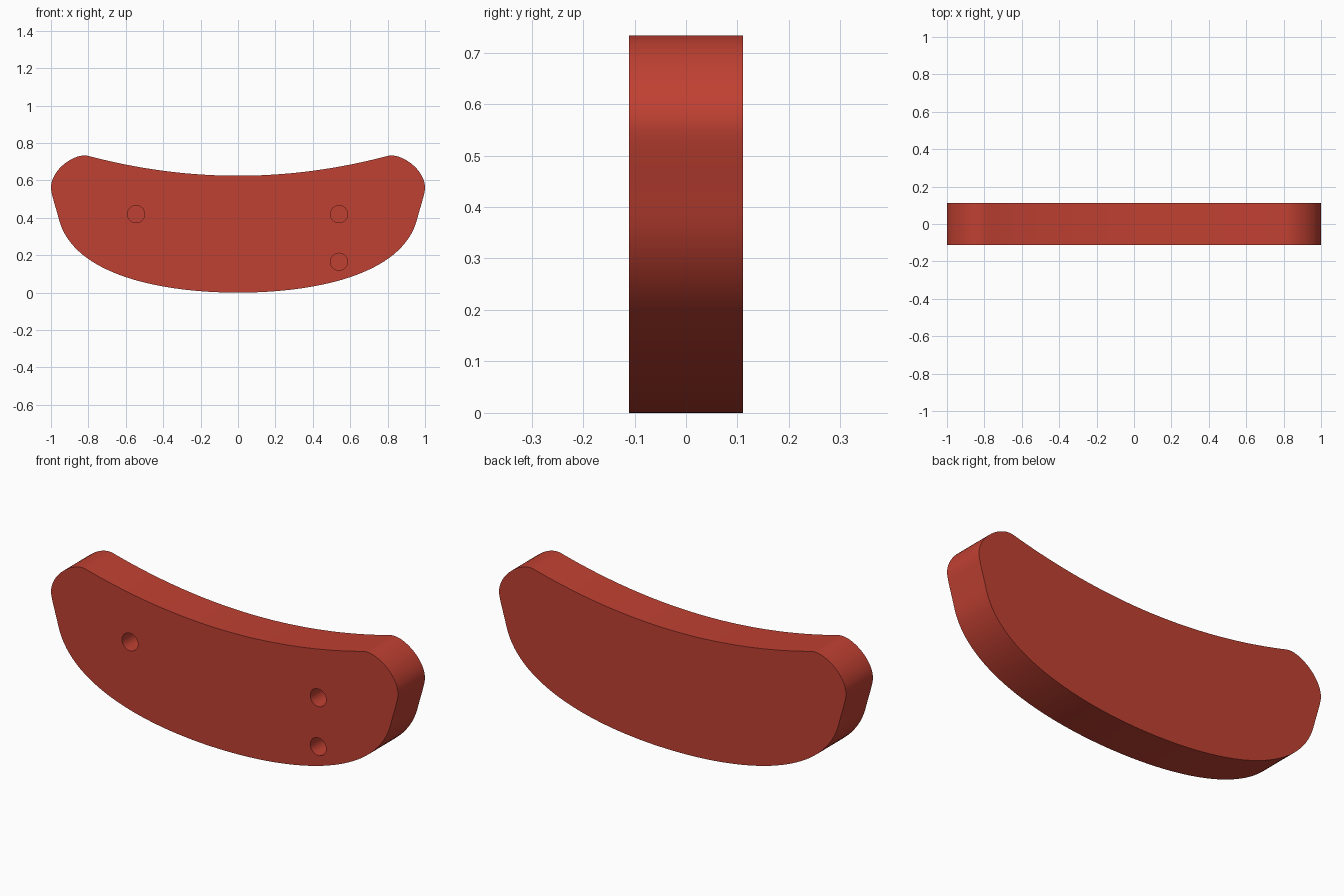
import bpy, bmesh
from mathutils import Vector, Matrix
from mathutils.geometry import interpolate_bezier
import math

if "Cube" in bpy.data.objects:
    bpy.data.objects.remove(bpy.data.objects["Cube"])

HALF_DEPTH = 0.111
HOLE_DEPTH = 0.15
HOLE_RADIUS = 0.046

red = bpy.data.materials.new("brick red")
red.diffuse_color = (0.53, 0.052, 0.032, 1)
red.use_nodes = True
red.node_tree.nodes["Principled BSDF"].inputs["Base Color"].default_value = red.diffuse_color


def make_object(name, bm):
    bmesh.ops.recalc_face_normals(bm, faces=bm.faces)
    mesh = bpy.data.meshes.new(name)
    bm.to_mesh(mesh)
    bm.free()
    mesh.materials.append(red)
    obj = bpy.data.objects.new(name, mesh)
    bpy.context.collection.objects.link(obj)
    return obj


# Right half of the outline, from top centre to bottom centre (x, z)
segments = [
    ((0, 0.625), (0.27, 0.625), (0.54, 0.662), (0.80, 0.731), 20),   # sagging top
    ((0.80, 0.731), (0.87, 0.75), (1.0, 0.66), (1.0, 0.56), 16),     # rounded corner
    ((1.0, 0.56), (1.0, 0.53), (0.972, 0.45), (0.957, 0.39), 8),     # sloping end
    ((0.957, 0.39), (0.877, 0.09), (0.40, 0), (0, 0), 32),           # curved belly
]
right = []
for *pts, n in segments:
    right += interpolate_bezier(*[Vector((x, 0, z)) for x, z in pts], n + 1)[:-1]
right.append(Vector((0, 0, 0)))
left = [Vector((-p.x, 0, p.z)) for p in reversed(right[1:-1])]

# Body: outline extruded from front to back
bm = bmesh.new()
face = bm.faces.new([bm.verts.new((p.x, -HALF_DEPTH, p.z)) for p in right + left])
ext = bmesh.ops.extrude_face_region(bm, geom=[face], use_keep_orig=True)
verts = [g for g in ext["geom"] if isinstance(g, bmesh.types.BMVert)]
bmesh.ops.translate(bm, verts=verts, vec=(0, 2 * HALF_DEPTH, 0))
body = make_object("curved_body", bm)

# Blind peg holes in the front face
bm = bmesh.new()
for x, z in ((-0.545, 0.42), (0.54, 0.42), (0.54, 0.165)):
    bmesh.ops.create_cone(
        bm, cap_ends=True, segments=32, radius1=HOLE_RADIUS, radius2=HOLE_RADIUS,
        depth=2 * HOLE_DEPTH,
        matrix=Matrix.Translation((x, -HALF_DEPTH, z)) @ Matrix.Rotation(math.pi / 2, 4, "X"))
cutter = make_object("hole_cutter", bm)
cutter.hide_render = True

cut = body.modifiers.new("peg holes", "BOOLEAN")
cut.operation = "DIFFERENCE"
cut.solver = "EXACT"
cut.object = cutter
bpy.context.view_layer.objects.active = body
body.select_set(True)
bpy.ops.object.modifier_apply(modifier=cut.name)
bpy.data.objects.remove(cutter)

# Smooth rim and hole walls, crisp face edges
bpy.ops.object.shade_smooth_by_angle(angle=math.radians(30))
